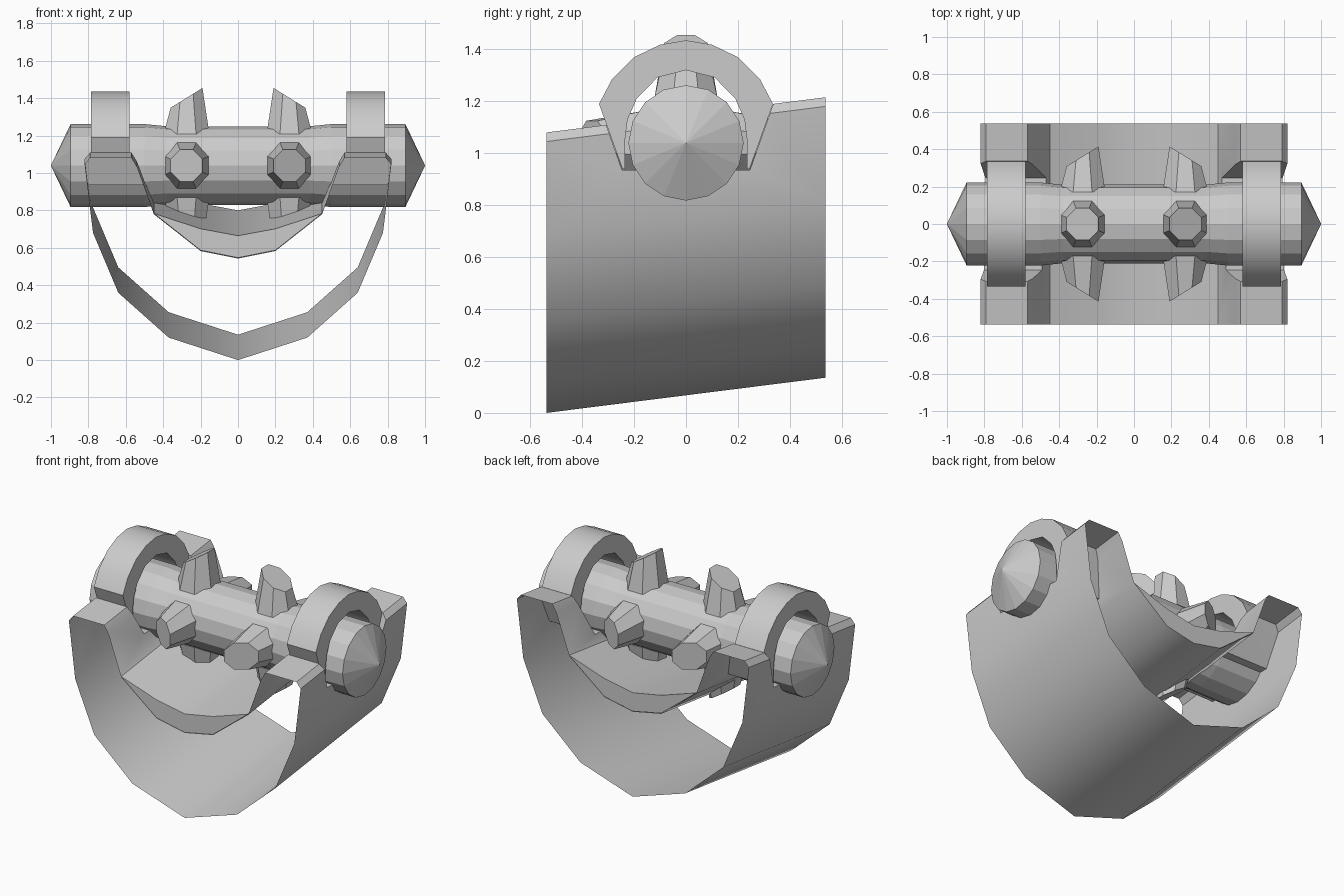
import bpy, bmesh, math
from mathutils import Vector, Matrix

if "Cube" in bpy.data.objects:
    bpy.data.objects.remove(bpy.data.objects["Cube"])

D = 0.538          # half depth of the body
ROD_Z = 1.04


def finish(name, bm):
    bmesh.ops.recalc_face_normals(bm, faces=bm.faces)
    me = bpy.data.meshes.new(name)
    bm.to_mesh(me)
    bm.free()
    ob = bpy.data.objects.new(name, me)
    bpy.context.collection.objects.link(ob)
    return ob


def loft(name, rings):
    """Closed solid through a list of equal-length vertex rings."""
    bm = bmesh.new()
    vs = [[bm.verts.new(p) for p in r] for r in rings]
    n = len(vs[0])
    for a, b in zip(vs, vs[1:]):
        for i in range(n):
            j = (i + 1) % n
            bm.faces.new((a[i], a[j], b[j], b[i]))
    bm.faces.new(vs[0])
    bm.faces.new(vs[-1])
    return finish(name, bm)


def mirrored(half):
    """Extend a right-hand profile (first to last) with its left-hand half."""
    return half + [(-x, z) for x, z in reversed(half) if x > 0]


def smooth(ob):
    bpy.ops.object.select_all(action='DESELECT')
    ob.select_set(True)
    bpy.context.view_layer.objects.active = ob
    bpy.ops.object.shade_smooth_by_angle(angle=math.radians(40))


def sheared(prof):
    """Body profile at the front and, raised, at the back."""
    return [[(x, y, z + 0.126 * (y + D)) for x, z in prof] for y in (-D, D)]


# body: hollow cradle, open at front and back
body = loft("cradle_body", sheared(mirrored([
    (0, 0), (0.37, 0.12), (0.64, 0.36), (0.775, 0.68), (0.82, 1.045),
    (0.79, 1.08), (0.57, 1.08), (0.54, 1.03), (0.45, 0.78), (0.2, 0.583),
    (0, 0.543)])))

# notches for the two clamps
notch = [(-0.346, 1.6), (-0.336, 1.19), (-0.246, 0.935),
         (0.246, 0.935), (0.336, 1.19), (0.346, 1.6)]
cutter = loft("notch_cutter", [[(x, y, z) for y, z in notch] for x in (-1.2, 1.2)])
cutter.hide_render = True
mod = body.modifiers.new("notch", 'BOOLEAN')
mod.operation = 'DIFFERENCE'
mod.solver = 'EXACT'
mod.object = cutter
bpy.context.view_layer.update()
cut = bpy.data.meshes.new_from_object(
    body.evaluated_get(bpy.context.evaluated_depsgraph_get()))
body.modifiers.clear()
body.data = cut
bpy.data.objects.remove(cutter)

# remove the end caps so the cradle is a tube
bm = bmesh.new()
bm.from_mesh(body.data)
bm.normal_update()
caps = [f for f in bm.faces if abs(f.normal.y) > 0.99
        and abs(f.calc_center_median().y) > D - 0.01]
bmesh.ops.delete(bm, geom=caps, context='FACES')
bm.to_mesh(body.data)
bm.free()
smooth(body)

# saddle pad: crescent section lying in the cradle
pad = loft("saddle_pad", sheared([
    (0.45, 0.784), (0.2, 0.702), (0, 0.665), (-0.2, 0.702), (-0.45, 0.784),
    (-0.2, 0.587), (0, 0.547), (0.2, 0.587)]))
smooth(pad)


# rod with pointed ends and a slightly slimmer middle
def circle(x, r, n=16):
    return [(x, r * math.sin(2 * math.pi * i / n),
             ROD_Z + r * math.cos(2 * math.pi * i / n)) for i in range(n)]


loft("rod", [circle(x, r) for x, r in (
    (-1, 0.001), (-0.895, 0.222), (-0.5, 0.222), (-0.38, 0.21),
    (0.38, 0.21), (0.5, 0.222), (0.895, 0.222), (1, 0.001))])

# arched clamps over the rod
outer = [(-0.245, 0.94), (-0.335, 1.19), (-0.285, 1.285), (-0.2, 1.37),
         (-0.1, 1.418), (0, 1.435)]
inner = [(0, 1.32), (0.11, 1.292), (0.19, 1.21), (0.225, 1.13),
         (0.235, 1.05), (0.235, 0.94)]
arch = (outer + [(-y, z) for y, z in reversed(outer[:-1])]
        + [(y, z) for y, z in reversed(inner)] + [(-y, z) for y, z in inner[1:]])
for side, name in ((-1, "clamp_left"), (1, "clamp_right")):
    smooth(loft(name, [[(side * x, y, z) for y, z in arch] for x in (0.58, 0.785)]))

# four studs around the rod on each side, with slanted tips
for side, tag in ((-1, "left"), (1, "right")):
    for k in range(4):
        rot = Matrix.Rotation(k * math.pi / 2, 4, 'X')
        rings = []
        for r, h, slope in ((0.132, 0.17, 0), (0.092, 0.362, 0.62)):
            ring = []
            for i in range(8):
                a = math.pi / 8 + i * math.pi / 4
                dx, dy = r * math.cos(a), r * math.sin(a)
                p = rot @ Vector((side * (0.275 - dx), dy, h + slope * dx))
                ring.append(p + Vector((0, 0, ROD_Z)))
            rings.append(ring)
        loft(f"stud_{tag}_{k + 1}", rings)
